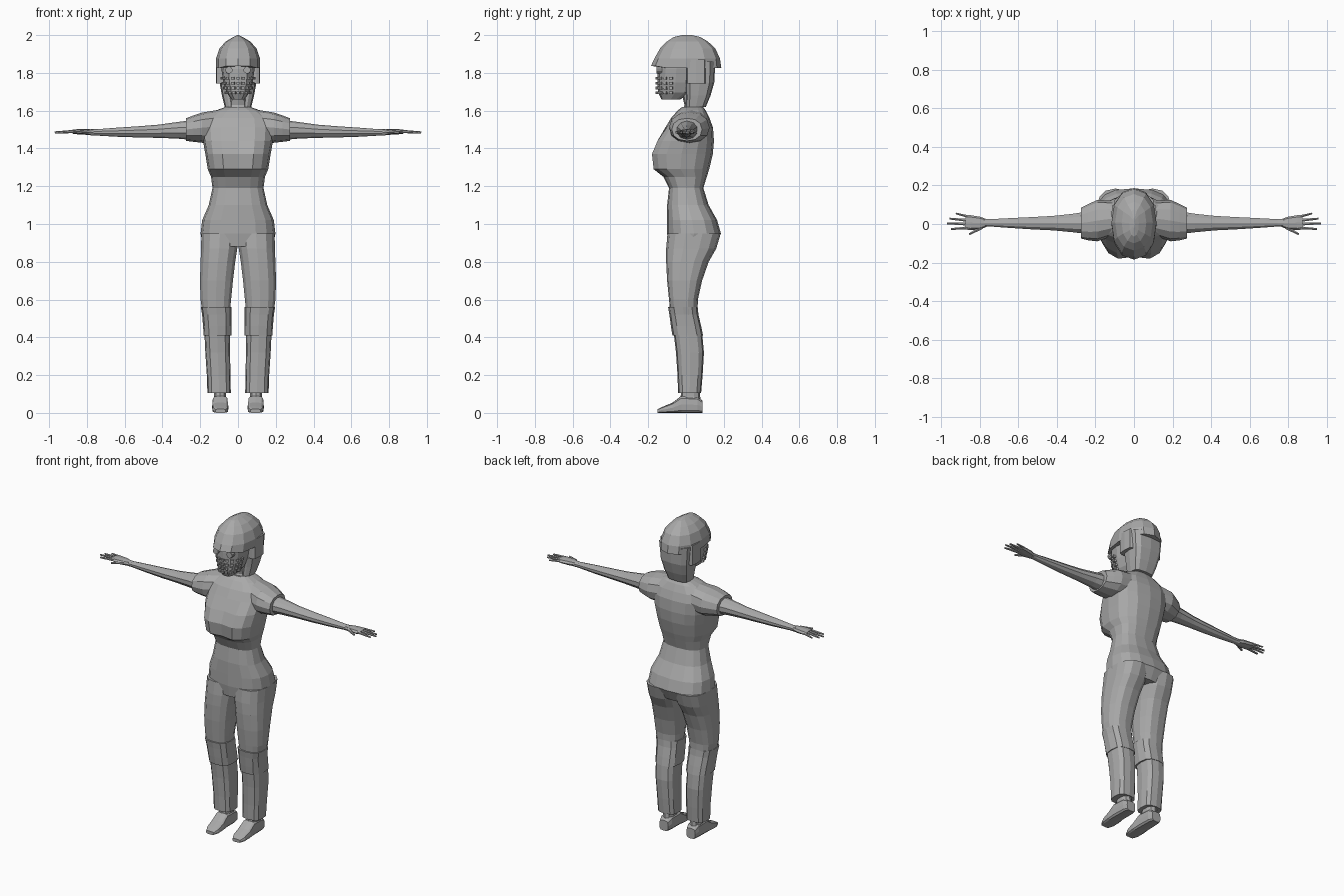
import bpy, bmesh, math
from mathutils import Matrix, Vector

grey = bpy.data.materials.new("plain grey")
grey.diffuse_color = (0.4, 0.4, 0.4, 1)


def finish(name, bm, mirror=False):
    bmesh.ops.recalc_face_normals(bm, faces=bm.faces)
    me = bpy.data.meshes.new(name)
    bm.to_mesh(me)
    bm.free()
    me.materials.append(grey)
    ob = bpy.data.objects.new(name, me)
    bpy.context.collection.objects.link(ob)
    if mirror:
        ob.modifiers.new("mirror", 'MIRROR').use_mirror_merge = False
    return ob


def oval(u0, u1, v0, v1, n, power):
    """Rounded outline filling the given box."""
    pts = []
    for i in range(n):
        a = math.tau * i / n - math.pi / 2
        c, s = math.cos(a), math.sin(a)
        pu = math.copysign(abs(c) ** (2 / power), c)
        pv = math.copysign(abs(s) ** (2 / power), s)
        pts.append(((u0 + u1) / 2 + (u1 - u0) / 2 * pu, (v0 + v1) / 2 + (v1 - v0) / 2 * pv))
    return pts


def loft(bm, axis, sections, n=12, power=2.4):
    """Skin over sections (position, u0, u1, v0, v1) along an axis, capped."""
    place = {'x': lambda p, u, v: (p, u, v),
             'y': lambda p, u, v: (u, p, v),
             'z': lambda p, u, v: (u, v, p)}[axis]
    rings = [[bm.verts.new(place(p, u, v)) for u, v in oval(*box, n, power)]
             for p, *box in sections]
    for a, b in zip(rings, rings[1:]):
        for i in range(n):
            j = (i + 1) % n
            bm.faces.new((a[i], a[j], b[j], b[i]))
    bm.faces.new(rings[0][::-1])
    bm.faces.new(rings[-1])


def part(name, axis, sections, n=12, power=2.4, mirror=False):
    bm = bmesh.new()
    loft(bm, axis, sections, n, power)
    return finish(name, bm, mirror)


def sym(rows):
    """Sections symmetric in x: (z, half width, front, back)."""
    return [(z, -w, w, f, b) for z, w, f, b in rows]


# Torso, with a shallow fold down the middle of the chest
torso = part("torso", 'z', sym([
    (0.88, 0.185, -0.09, 0.15), (0.95, 0.198, -0.10, 0.185), (1.02, 0.19, -0.10, 0.165),
    (1.10, 0.155, -0.10, 0.12), (1.19, 0.135, -0.09, 0.092), (1.25, 0.143, -0.12, 0.11),
    (1.29, 0.16, -0.18, 0.123), (1.37, 0.173, -0.19, 0.142), (1.44, 0.185, -0.16, 0.148),
    (1.51, 0.19, -0.11, 0.143), (1.56, 0.18, -0.08, 0.125), (1.60, 0.12, -0.045, 0.105),
    (1.62, 0.065, -0.02, 0.09)]), 16, 2.6)
for v in torso.data.vertices:
    if abs(v.co.x) < 0.01 and v.co.y < -0.13:
        v.co.y += 0.02

# Sleeves and arms
part("sleeve", 'x', [(0.10, -0.06, 0.12, 1.43, 1.605), (0.19, -0.09, 0.125, 1.43, 1.59),
                     (0.235, -0.085, 0.105, 1.435, 1.575), (0.275, -0.075, 0.085, 1.44, 1.56)],
     12, 2.2, True)
part("arm", 'x', [(0.24, -0.055, 0.068, 1.445, 1.55), (0.32, -0.045, 0.055, 1.452, 1.54),
                  (0.42, -0.035, 0.044, 1.456, 1.526), (0.52, -0.03, 0.038, 1.458, 1.518),
                  (0.64, -0.022, 0.032, 1.462, 1.51), (0.745, -0.014, 0.026, 1.468, 1.502),
                  (0.78, -0.015, 0.028, 1.468, 1.502)], 10, 2, True)

# Hand: palm, four spread fingers and a thumb
bm = bmesh.new()
loft(bm, 'x', [(0.765, -0.015, 0.025, 1.47, 1.50), (0.80, -0.028, 0.038, 1.472, 1.503),
               (0.85, -0.032, 0.046, 1.475, 1.502), (0.875, -0.028, 0.046, 1.478, 1.50)], 8)
for root, tip, r in [((0.86, 0.038), (0.925, 0.055), 0.008), ((0.865, 0.019), (0.957, 0.028), 0.009),
                     ((0.865, 0.0), (0.97, 0.003), 0.009), ((0.86, -0.02), (0.95, -0.026), 0.009),
                     ((0.79, -0.018), (0.855, -0.053), 0.010)]:
    a, b = Vector((*root, 1.49)), Vector((*tip, 1.485))
    d = b - a
    mat = Matrix.Translation((a + b) / 2) @ d.to_track_quat('Z', 'Y').to_matrix().to_4x4()
    bmesh.ops.create_cone(bm, cap_ends=True, segments=6, radius1=r, radius2=r * 0.6,
                          depth=d.length, matrix=mat)
finish("hand", bm, True)

# Trouser legs: thigh, knee cover and shin
part("thigh", 'z', [(0.50, 0.045, 0.185, -0.08, 0.06), (0.60, 0.035, 0.20, -0.09, 0.063),
                    (0.70, 0.025, 0.203, -0.10, 0.085), (0.80, 0.013, 0.20, -0.105, 0.12),
                    (0.87, 0.002, 0.197, -0.105, 0.16), (0.95, -0.005, 0.196, -0.098, 0.184)],
     14, 2.6, True)
part("knee_cover", 'z', [(0.41, 0.034, 0.182, -0.072, 0.09), (0.46, 0.034, 0.185, -0.08, 0.08),
                         (0.52, 0.034, 0.19, -0.088, 0.066), (0.56, 0.034, 0.197, -0.095, 0.062)],
     12, 2.8, True)
part("shin", 'z', [(0.105, 0.038, 0.162, -0.042, 0.08), (0.20, 0.04, 0.165, -0.045, 0.088),
                   (0.32, 0.042, 0.173, -0.053, 0.095), (0.43, 0.044, 0.178, -0.066, 0.085)],
     12, 3, True)

# Ankle and shoe
part("ankle", 'z', [(0.03, 0.055, 0.133, -0.04, 0.08), (0.09, 0.062, 0.128, -0.028, 0.075),
                    (0.16, 0.062, 0.128, -0.02, 0.07)], 10, 2.4, True)
part("shoe", 'y', [(-0.15, 0.065, 0.12, 0, 0.02), (-0.12, 0.052, 0.134, 0, 0.034),
                   (-0.07, 0.05, 0.137, 0, 0.055), (-0.025, 0.053, 0.136, 0, 0.09),
                   (0.06, 0.055, 0.133, 0, 0.085), (0.088, 0.065, 0.125, 0, 0.065)], 12, 4, True)

# Neck, hair at the nape and ear flaps
part("neck", 'z', sym([(1.57, 0.062, -0.03, 0.09), (1.63, 0.052, -0.008, 0.09),
                       (1.72, 0.05, -0.03, 0.08)]), 10)
part("hair", 'z', sym([(1.62, 0.07, 0.0, 0.105), (1.68, 0.085, 0.0, 0.13),
                       (1.75, 0.098, -0.005, 0.15), (1.86, 0.108, -0.01, 0.155)]), 12, 3.5)
part("ear_flaps", 'z', sym([(1.745, 0.117, 0.0, 0.105), (1.87, 0.117, 0.0, 0.105)]), 12, 8)

# Face
part("face", 'z', sym([(1.66, 0.035, -0.13, -0.03), (1.695, 0.06, -0.148, 0.03),
                       (1.75, 0.078, -0.152, 0.04), (1.82, 0.088, -0.152, 0.05),
                       (1.89, 0.09, -0.14, 0.05)]), 12, 2.5)

# Beaded lower mask: rows of small blocks round the mouth
bm = bmesh.new()
for z, w in [(1.695, 0.064), (1.72, 0.072), (1.745, 0.08), (1.772, 0.085)]:
    for k in range(-4, 5):
        a = math.radians(19 * k)
        pos = (w * math.sin(a), -0.055 - 0.098 * math.cos(a), z)
        mat = Matrix.Translation(pos) @ Matrix.Rotation(a, 4, 'Z') @ Matrix.Diagonal((1, 0.9, 0.8, 1))
        bmesh.ops.create_cube(bm, size=0.017, matrix=mat)
finish("mask_beads", bm)

# Round eyepieces
bm = bmesh.new()
bmesh.ops.create_cone(bm, cap_ends=True, segments=10, radius1=0.019, radius2=0.019, depth=0.03,
                      matrix=Matrix.Translation((0.048, -0.142, 1.815)) @ Matrix.Rotation(math.pi / 2, 4, 'X'))
finish("eyepiece", bm, True)

# Helmet with a raised front rim
helmet = part("helmet", 'z', sym([
    (1.825, 0.117, -0.185, 0.187), (1.875, 0.117, -0.168, 0.18), (1.93, 0.098, -0.137, 0.155),
    (1.967, 0.064, -0.10, 0.115), (1.99, 0.025, -0.065, 0.075), (2.0, 0.004, -0.02, 0.03)]), 12, 2.2)
for v in helmet.data.vertices:
    if v.co.z < 1.83 and v.co.y < -0.1:
        v.co.z += 0.012
